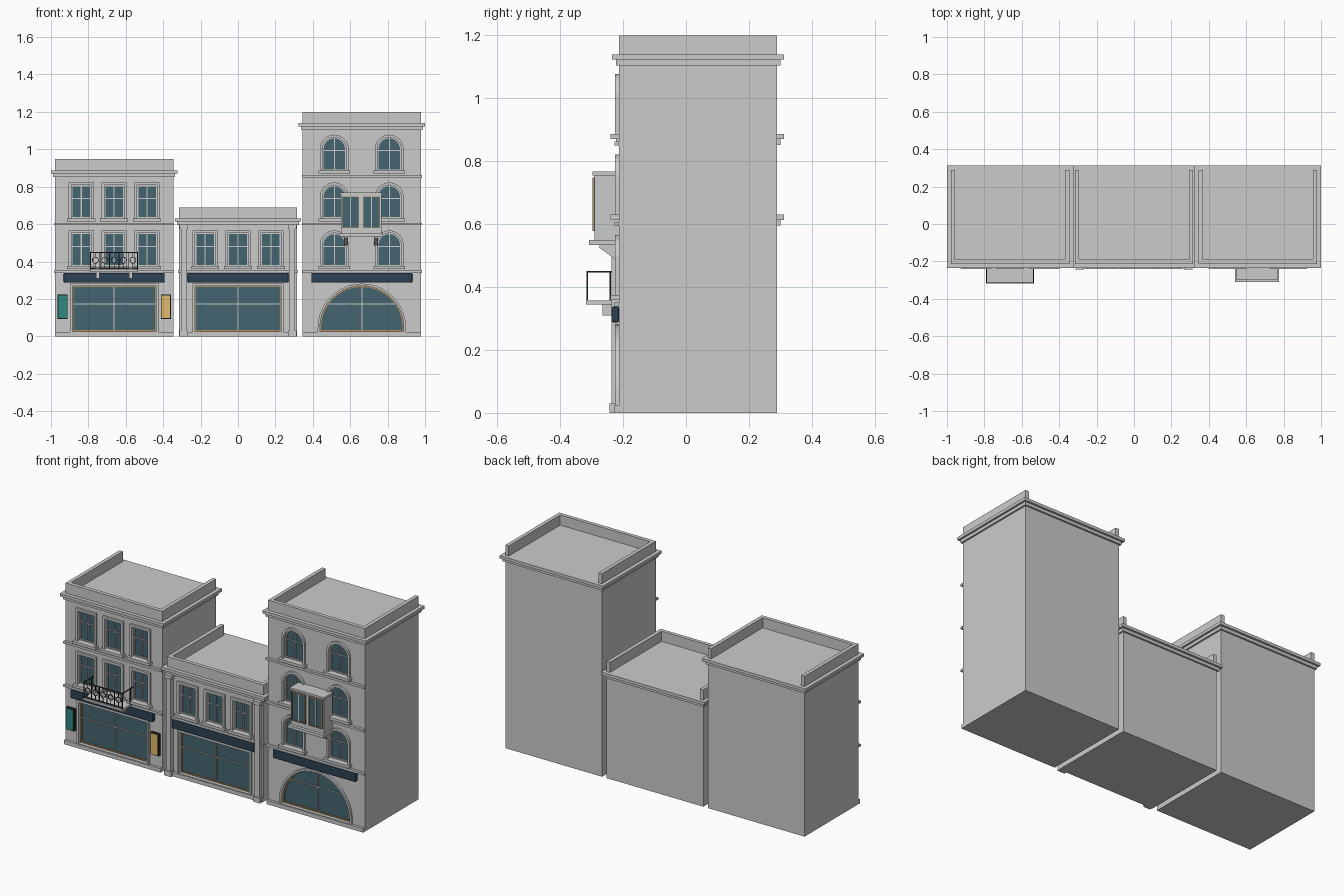
import bpy, bmesh, math

if "Cube" in bpy.data.objects:
    bpy.data.objects.remove(bpy.data.objects["Cube"])

F, B = -0.213, 0.29          # wall front and back
HW = 0.316                   # half width of a building


def mat(name, col):
    m = bpy.data.materials.new(name)
    m.diffuse_color = (*col, 1)
    m.use_nodes = True
    m.node_tree.nodes["Principled BSDF"].inputs["Base Color"].default_value = m.diffuse_color
    return m


GLASS = mat("glass_blue", (0.06, 0.13, 0.16))
NAVY = mat("sign_navy", (0.025, 0.055, 0.09))
WOOD = mat("wood_tan", (0.45, 0.28, 0.13))
IRON = mat("iron_black", (0.02, 0.02, 0.02))
TEAL = mat("panel_teal", (0.03, 0.25, 0.22))
GOLD = mat("panel_gold", (0.75, 0.5, 0.15))


def finish(name, bm, m=None):
    bmesh.ops.recalc_face_normals(bm, faces=bm.faces)
    me = bpy.data.meshes.new(name)
    bm.to_mesh(me)
    bm.free()
    ob = bpy.data.objects.new(name, me)
    bpy.context.collection.objects.link(ob)
    if m:
        me.materials.append(m)
    return ob


def prism(name, pts, y0, y1, m=None, bm=None):
    """Extrude an xz outline from y0 to y1."""
    own = bm is None
    bm = bm or bmesh.new()
    a = [bm.verts.new((x, y0, z)) for x, z in pts]
    b = [bm.verts.new((x, y1, z)) for x, z in pts]
    bm.faces.new(a)
    bm.faces.new(b[::-1])
    for i in range(len(a)):
        j = (i + 1) % len(a)
        bm.faces.new((a[j], a[i], b[i], b[j]))
    return finish(name, bm, m) if own else bm


def box(name, x0, x1, y0, y1, z0, z1, m=None):
    return prism(name, [(x0, z0), (x1, z0), (x1, z1), (x0, z1)], y0, y1, m)


def outline(cx, hw, z0, z1, arch):
    """Rectangular or round-headed opening outline."""
    if not arch:
        return [(cx - hw, z0), (cx + hw, z0), (cx + hw, z1), (cx - hw, z1)]
    n = 20
    zs = z1 - hw
    return [(cx - hw, z0), (cx + hw, z0)] + [
        (cx + hw * math.cos(math.pi * i / n), zs + hw * math.sin(math.pi * i / n)) for i in range(n + 1)]


def ring(name, outer, inner, y0, y1, m=None):
    bm = bmesh.new()
    n = len(outer)
    L = [[bm.verts.new((x, y, z)) for x, z in p] for p, y in
         ((outer, y0), (inner, y0), (inner, y1), (outer, y1))]
    for k in range(4):
        for i in range(n):
            j = (i + 1) % n
            bm.faces.new((L[k][i], L[k][j], L[(k + 1) % 4][j], L[(k + 1) % 4][i]))
    return finish(name, bm, m)


def opening(pre, cx, hw, z0, z1, arch, cuts, fw=0.014, shop=False):
    """Recessed glass, surround, sash, bars and sill."""
    o = outline(cx, hw, z0, z1, arch)
    prism("", o, F - 0.05, F + 0.022, bm=cuts)
    g = F + 0.016
    prism(pre + "_glass", o, g, g + 0.008, GLASS)
    ring(pre + "_surround", outline(cx, hw + fw, z0 - 0.004, z1 + fw, arch), o, F - 0.012, F + 0.004)
    s = 0.006
    ring(pre + "_sash", o, outline(cx, hw - s, z0 + s, z1 - s, arch), g - 0.008, g + 0.002,
         WOOD if shop else None)
    zt = z0 + (z1 - z0) * 0.6
    box(pre + "_mullion", cx - 0.003, cx + 0.003, g - 0.006, g + 0.002, z0, z1 - 0.002)
    tw = math.sqrt(max(hw**2 - max(zt - (z1 - hw), 0)**2, 0)) if arch else hw
    box(pre + "_transom", cx - tw, cx + tw, g - 0.006, g + 0.002, zt - 0.003, zt + 0.003)
    if not shop:
        box(pre + "_sill", cx - hw - 0.022, cx + hw + 0.022, F - 0.027, F + 0.004, z0 - 0.016, z0)


def building(pre, cx, top, cols, rows, arch, shop_hw):
    roof = top - 0.06
    body = box(pre + "_body", cx - HW, cx + HW, F, B, 0, roof)
    cuts = bmesh.new()
    # windows and shopfront
    for z in rows:
        for dx in cols:
            opening(pre + "_window", cx + dx, 0.063 if arch else 0.053, z,
                    z + 0.177, arch, cuts)
    opening(pre + "_shop", cx, shop_hw, 0.027, 0.27, arch, cuts, 0.012, True)
    cutter = finish(pre + "_cutter", cuts)
    cutter.hide_render = True
    mod = body.modifiers.new("openings", 'BOOLEAN')
    mod.operation, mod.solver, mod.object = 'DIFFERENCE', 'EXACT', cutter
    bpy.context.view_layer.objects.active = body
    bpy.ops.object.modifier_apply(modifier=mod.name)
    bpy.data.objects.remove(cutter)
    # stepped cornice round all sides
    for e, z0, z1 in ((0.022, roof - 0.017, roof), (0.01, roof - 0.035, roof - 0.017)):
        box(pre + "_cornice", cx - HW - e, cx + HW + e, F - e, B + e, z0, z1)
    # parapet on front and both sides, open at back
    t = 0.022
    box(pre + "_parapet_front", cx - HW, cx + HW, F, F + t, roof, top)
    for x in (cx - HW, cx + HW - t):
        box(pre + "_parapet_side", x, x + t, F + t, B, roof, top)
    # plinth pieces beside the shop, plinth base, string courses
    box(pre + "_plinth", cx - HW, cx + HW, F - 0.015, F, 0, 0.023)
    for z in rows:
        box(pre + "_string_course", cx - HW - 0.005, cx + HW + 0.005, F - 0.015, F, z - 0.037, z - 0.024)
    # blank sign board
    sign = box(pre + "_sign_board", cx - 0.27, cx + 0.27, F - 0.024, F, 0.287, 0.338, NAVY)
    bv = sign.modifiers.new("soft_edges", 'BEVEL')
    bv.width, bv.segments = 0.006, 2


building("left", -0.662, 0.947, (-0.176, 0, 0.176), (0.375, 0.631), False, 0.224)
building("middle", 0, 0.69, (-0.176, 0, 0.176), (0.375,), False, 0.23)
building("right", 0.662, 1.2, (-0.147, 0.147), (0.375, 0.631, 0.887), True, 0.224)

# middle building pilasters with bases and capitals
for s in (-1, 1):
    x = s * 0.29
    box("pilaster_shaft", x - 0.016, x + 0.016, F - 0.024, F, 0.03, 0.58)
    box("pilaster_base", x - 0.023, x + 0.023, F - 0.03, F, 0, 0.03)
    box("pilaster_capital", x - 0.023, x + 0.023, F - 0.03, F, 0.575, 0.597)

# display panels on the left building
for x0, x1, m in ((-0.965, -0.911, TEAL), (-0.413, -0.359, GOLD)):
    box("display_case", x0, x1, F - 0.016, F, 0.093, 0.223, IRON)
    box("display_panel", x0 + 0.004, x1 - 0.004, F - 0.019, F - 0.01, 0.097, 0.219, m)

# balcony slab and corbels
BX0, BX1, BY = -0.79, -0.534, -0.318
box("balcony_slab", BX0, BX1, BY, F, 0.345, 0.358)
for x in (-0.75, -0.574):
    box("balcony_corbel", x - 0.01, x + 0.01, -0.265, F, 0.31, 0.345)
# iron railing: rails, balusters, rings
r = 0.0025
y = BY + 0.004
for z in (0.365, 0.449):
    box("railing_front_rail", BX0, BX1, y - r, y + r, z - r, z + r, IRON)
for x in (BX0 + r, BX1 - r):
    box("railing_side_rail", x - r, x + r, y, F, 0.4465, 0.4515, IRON)
    box("railing_wall_post", x - r, x + r, F - 0.03, F - 0.025, 0.358, 0.449, IRON)
n = 5
step = (BX1 - BX0 - 2 * r) / n
for i in range(n + 1):
    x = BX0 + r + i * step
    box("railing_baluster", x - r * .8, x + r * .8, y - r, y + r, 0.358, 0.449, IRON)
    if i < n:
        c = x + step / 2
        circ = [[(c + q * math.cos(k * math.pi / 8), 0.407 + q * math.sin(k * math.pi / 8))
                 for k in range(16)] for q in (0.018, 0.0145)]
        ring("railing_ring", circ[0], circ[1], y - 0.002, y + 0.002, IRON)
        for z0, z1 in ((0.365, 0.39), (0.424, 0.449)):
            box("railing_ring_stem", c - 0.0015, c + 0.0015, y - 0.002, y + 0.002, z0, z1, IRON)

# projecting bay on the right building
bx = 0.658
box("bay_body", bx - 0.108, bx + 0.108, -0.291, F, 0.55, 0.755)
box("bay_roof", bx - 0.113, bx + 0.113, -0.297, F, 0.755, 0.768)
box("bay_base", bx - 0.117, bx + 0.117, -0.309, F, 0.533, 0.55)
for s in (-1, 1):
    c = bx + s * 0.056
    o = outline(c, 0.046, 0.578, 0.748, False)
    prism("bay_glass", o, -0.293, -0.29, GLASS)
    ring("bay_window_frame", o, outline(c, 0.042, 0.582, 0.744, False), -0.298, -0.29, WOOD)
    box("bay_mullion", c - 0.003, c + 0.003, -0.296, -0.29, 0.58, 0.746)
    # sloping bracket under the bay
    x = bx + s * 0.08
    bm = bmesh.new()
    prof = [(F, 0.533), (-0.275, 0.533), (-0.275, 0.525), (-0.222, 0.486), (F, 0.486)]
    f = bm.faces.new([bm.verts.new((x - 0.01, py, pz)) for py, pz in prof])
    ex = bmesh.ops.extrude_face_region(bm, geom=[f])
    bmesh.ops.translate(bm, vec=(0.02, 0, 0),
                        verts=[v for v in ex["geom"] if isinstance(v, bmesh.types.BMVert)])
    finish("bay_bracket", bm)
